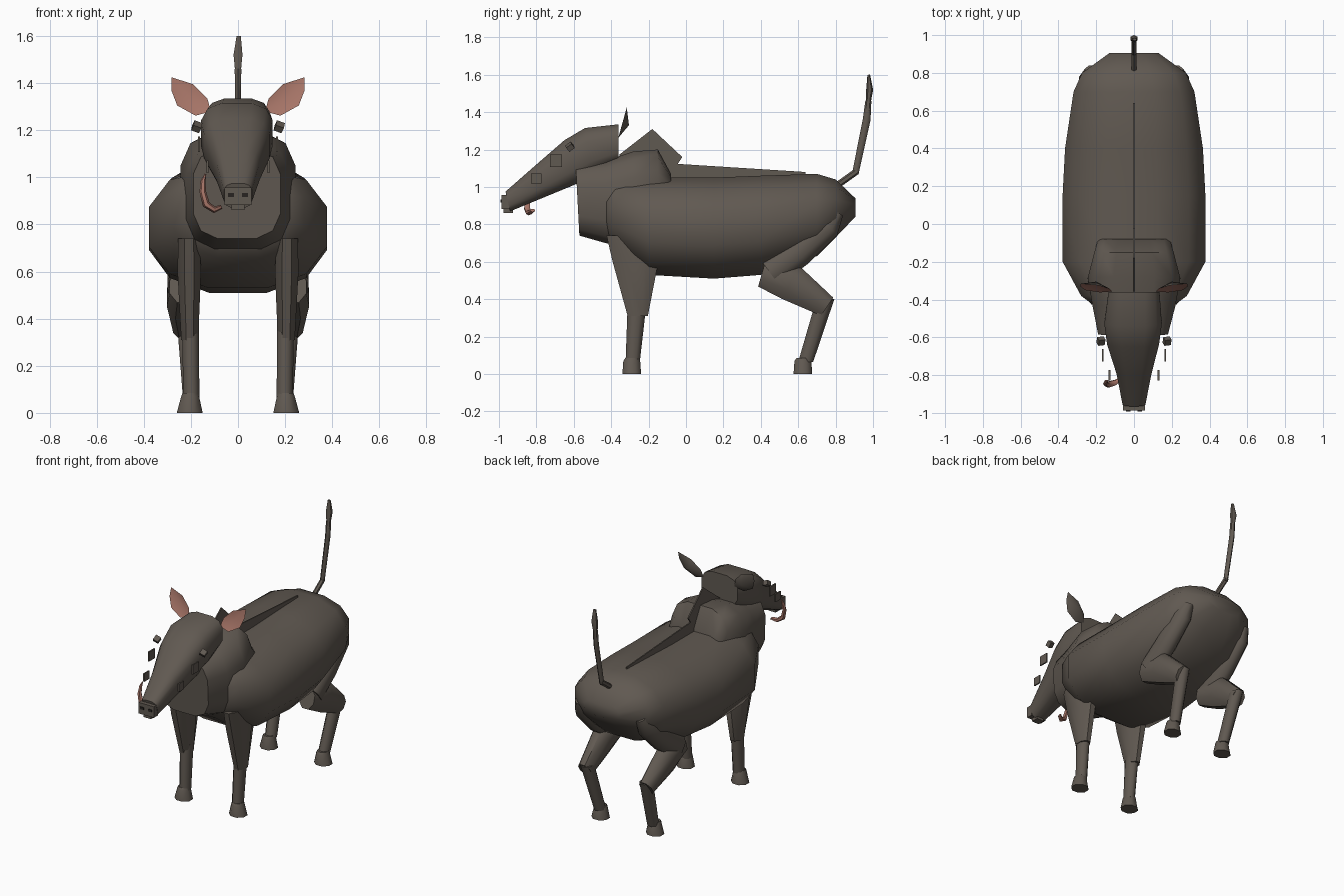
import bpy, bmesh, math
from mathutils import Vector, Matrix

cube = bpy.data.objects.get("Cube")
if cube:
    bpy.data.objects.remove(cube, do_unlink=True)


def material(name, colour):
    m = bpy.data.materials.new(name)
    m.use_nodes = True
    m.diffuse_color = (*colour, 1)
    bsdf = next(n for n in m.node_tree.nodes if n.type == 'BSDF_PRINCIPLED')
    bsdf.inputs["Base Color"].default_value = (*colour, 1)
    bsdf.inputs["Roughness"].default_value = 0.9
    return m


HIDE = material("grey brown hide", (0.118, 0.1, 0.083))
PINK = material("ear pink", (0.38, 0.175, 0.135))
DARK = material("nostril dark", (0.02, 0.017, 0.015))


def finish(name, bm, mats, angle=55):
    bmesh.ops.recalc_face_normals(bm, faces=bm.faces)
    mesh = bpy.data.meshes.new(name)
    bm.to_mesh(mesh)
    bm.free()
    for m in mats:
        mesh.materials.append(m)
    ob = bpy.data.objects.new(name, mesh)
    bpy.context.collection.objects.link(ob)
    bpy.ops.object.select_all(action='DESELECT')
    ob.select_set(True)
    bpy.context.view_layer.objects.active = ob
    bpy.ops.object.shade_smooth_by_angle(angle=math.radians(angle))
    return ob


def power(value, p):
    return math.copysign(abs(value) ** p, value)


def loft(name, rings, sides, p=1.0, mat=HIDE):
    """Skin rings of (centre, half axis u, half axis v); p < 1 squares the section."""
    fit = 1 / math.cos(math.pi / sides) ** p
    bm = bmesh.new()
    loops = []
    for c, u, v in rings:
        loop = []
        for i in range(sides):
            a = math.tau * (i + 0.5) / sides
            offset = u * power(math.cos(a), p) + v * power(math.sin(a), p)
            loop.append(bm.verts.new(c + offset * fit))
        loops.append(loop)
    for a, b in zip(loops, loops[1:]):
        for i in range(sides):
            j = (i + 1) % sides
            bm.faces.new((a[i], a[j], b[j], b[i]))
    bm.faces.new(loops[0])
    bm.faces.new(loops[-1])
    return finish(name, bm, [mat])


def trunk(name, rows, sides, p):
    """Rows of top y, top z, bottom y, bottom z, half width, sideways shift."""
    rings = []
    for ty, tz, by, bz, w, shift in rows:
        top, bottom = Vector((shift, ty, tz)), Vector((shift, by, bz))
        rings.append(((top + bottom) / 2, Vector((w, 0, 0)), (top - bottom) / 2))
    return loft(name, rings, sides, p)


def limb(name, rows, axis=(1, 0, 0), sides=8, mat=HIDE, level=False):
    """Rows of point, half size along axis, half size across it."""
    pts = [Vector(r[0]) for r in rows]
    axis = Vector(axis)
    rings = []
    for i, (_, ru, rv) in enumerate(rows):
        tangent = pts[min(i + 1, len(pts) - 1)] - pts[max(i - 1, 0)]
        across = Vector((0, 1, 0)) if level else tangent.cross(axis).normalized()
        rings.append((pts[i], axis * ru, across * rv))
    return loft(name, rings, sides, mat=mat)


def block(name, centre, size, turn=0, mat=HIDE):
    bm = bmesh.new()
    bmesh.ops.create_cube(bm, size=1, matrix=Matrix.Translation(centre)
                          @ Matrix.Rotation(turn, 4, (1, 0.6, 0)) @ Matrix.Diagonal((*size, 1)))
    return finish(name, bm, [mat])


def blade(name, outline, thick):
    bm = bmesh.new()
    a, b = ([bm.verts.new((x, y, z)) for y, z in outline] for x in (-thick, thick))
    bm.faces.new(a)
    bm.faces.new(b)
    for i in range(len(a)):
        j = (i + 1) % len(a)
        bm.faces.new((a[i], a[j], b[j], b[i]))
    return finish(name, bm, [HIDE])


# Body, neck and head
trunk("body", [(y, t, y, b, w, 0) for y, t, b, w in (
    (-0.44, 1.02, 0.73, 0.2), (-0.38, 1.05, 0.66, 0.28), (-0.2, 1.05, 0.53, 0.378),
    (0.15, 1.05, 0.51, 0.378), (0.4, 1.06, 0.53, 0.365), (0.7, 1.07, 0.63, 0.32),
    (0.8, 1.04, 0.73, 0.275), (0.905, 0.94, 0.84, 0.13))], 12, 0.85)
trunk("neck", [(-0.59, 1.12, -0.57, 0.74, 0.185, -0.005), (-0.43, 1.14, -0.43, 0.7, 0.22, 0),
               (-0.28, 1.19, -0.3, 0.68, 0.245, 0), (-0.15, 1.2, -0.15, 0.75, 0.21, 0),
               (-0.08, 1.07, -0.08, 0.85, 0.19, 0)], 12, 0.62)
trunk("head", [(-0.36, 1.335, -0.36, 1.13, 0.135, 0), (-0.54, 1.315, -0.5, 1.06, 0.152, -0.005),
               (-0.65, 1.25, -0.6, 1.01, 0.138, -0.005), (-0.8, 1.12, -0.77, 0.94, 0.093, 0),
               (-0.965, 0.975, -0.94, 0.87, 0.06, 0)], 12, 0.65)

# Snout pad with nostrils, and lower lip
block("snout", (0, -0.965, 0.92), (0.115, 0.045, 0.075))
block("lower_lip", (0, -0.95, 0.878), (0.055, 0.05, 0.035))
for s in (-1, 1):
    block("nostril", (0.03 * s, -0.988, 0.925), (0.025, 0.008, 0.016), mat=DARK)

# Mane blades along the spine
blade("shoulder_mane", [(-0.36, 1.17), (-0.18, 1.31), (-0.02, 1.16), (-0.1, 1.04)], 0.004)
blade("back_mane", [(-0.14, 1.03), (-0.07, 1.125), (0.64, 1.08), (0.64, 1.05)], 0.004)

# Single curled tusk on the right of the jaw
limb("tusk", [((-0.07, -0.82, 0.875), 0.012, 0.008), ((-0.1, -0.84, 0.862), 0.015, 0.012),
              ((-0.135, -0.85, 0.885), 0.015, 0.014), ((-0.15, -0.845, 0.94), 0.012, 0.012),
              ((-0.148, -0.835, 0.985), 0.009, 0.009), ((-0.138, -0.83, 1.015), 0.003, 0.003)],
     axis=(0, 1, 0), sides=6, mat=PINK)


def ear(name, s):
    """Leaf shaped ear, cupped and pink on its front."""
    outline = [(0.115, 1.28), (0.13, 1.335), (0.19, 1.395), (0.282, 1.425),
               (0.283, 1.37), (0.258, 1.305), (0.18, 1.262)]
    bm = bmesh.new()
    rim = [bm.verts.new((s * x, -0.36 + (z - 1.27) * 0.28, z)) for x, z in outline]
    inner = bm.verts.new((s * 0.2, -0.322, 1.335))
    outer = bm.verts.new((s * 0.2, -0.305, 1.33))
    for i in range(len(rim)):
        j = (i + 1) % len(rim)
        bm.faces.new((rim[i], rim[j], inner)).material_index = 1
        bm.faces.new((rim[j], rim[i], outer))
    finish(name, bm, [HIDE, PINK])


for side, s in (("left", 1), ("right", -1)):
    ear(side + "_ear", s)

    # Cheek warts and eye
    block(side + "_eye", (0.175 * s, -0.62, 1.215), (0.036, 0.036, 0.03), 0.75)
    block(side + "_upper_wart", (0.165 * s, -0.695, 1.14), (0.009, 0.065, 0.065))
    block(side + "_lower_wart", (0.13 * s, -0.8, 1.045), (0.009, 0.055, 0.055))

    # Front leg
    limb(side + "_front_upper_leg", [((0.208 * s, -0.35, 0.74), 0.046, 0.075),
                                     ((0.207 * s, -0.27, 0.6), 0.05, 0.122),
                                     ((0.205 * s, -0.258, 0.31), 0.036, 0.054)], level=True)
    limb(side + "_front_lower_leg", [((0.202 * s, -0.262, 0.37), 0.036, 0.05),
                                     ((0.198 * s, -0.285, 0.065), 0.034, 0.038)], level=True)

    # Hind leg
    limb(side + "_hip", [((0.225 * s, 0.81, 0.865), 0.035, 0.035),
                         ((0.235 * s, 0.76, 0.79), 0.055, 0.068),
                         ((0.24 * s, 0.6, 0.65), 0.06, 0.08),
                         ((0.24 * s, 0.45, 0.54), 0.06, 0.08)])
    limb(side + "_thigh", [((0.235 * s, 0.405, 0.535), 0.055, 0.07),
                           ((0.24 * s, 0.56, 0.49), 0.062, 0.1),
                           ((0.23 * s, 0.755, 0.36), 0.045, 0.058)])
    limb(side + "_hind_lower_leg", [((0.222 * s, 0.745, 0.4), 0.038, 0.048),
                                    ((0.2 * s, 0.64, 0.065), 0.034, 0.04)], level=True)

    # Hooves
    for part, y in (("front", -0.29), ("hind", 0.625)):
        limb(f"{side}_{part}_hoof", [((0.205 * s, y, 0), 0.055, 0.05),
                                     ((0.203 * s, y, 0.07), 0.038, 0.045),
                                     ((0.203 * s, y, 0.085), 0.033, 0.035)], level=True)

# Raised tail with a tuft at its end
limb("tail_base", [((0, 0.81, 1.01), 0.013, 0.015), ((0, 0.915, 1.085), 0.013, 0.015)], sides=6)
limb("tail", [((0, 0.905, 1.07), 0.012, 0.015), ((0, 0.966, 1.36), 0.013, 0.018),
              ((0, 0.975, 1.46), 0.014, 0.014)], sides=6)
limb("tail_tuft", [((0, 0.972, 1.43), 0.01, 0.01), ((0, 0.982, 1.52), 0.019, 0.016),
                   ((0.003, 0.977, 1.6), 0.009, 0.006)], sides=6)
